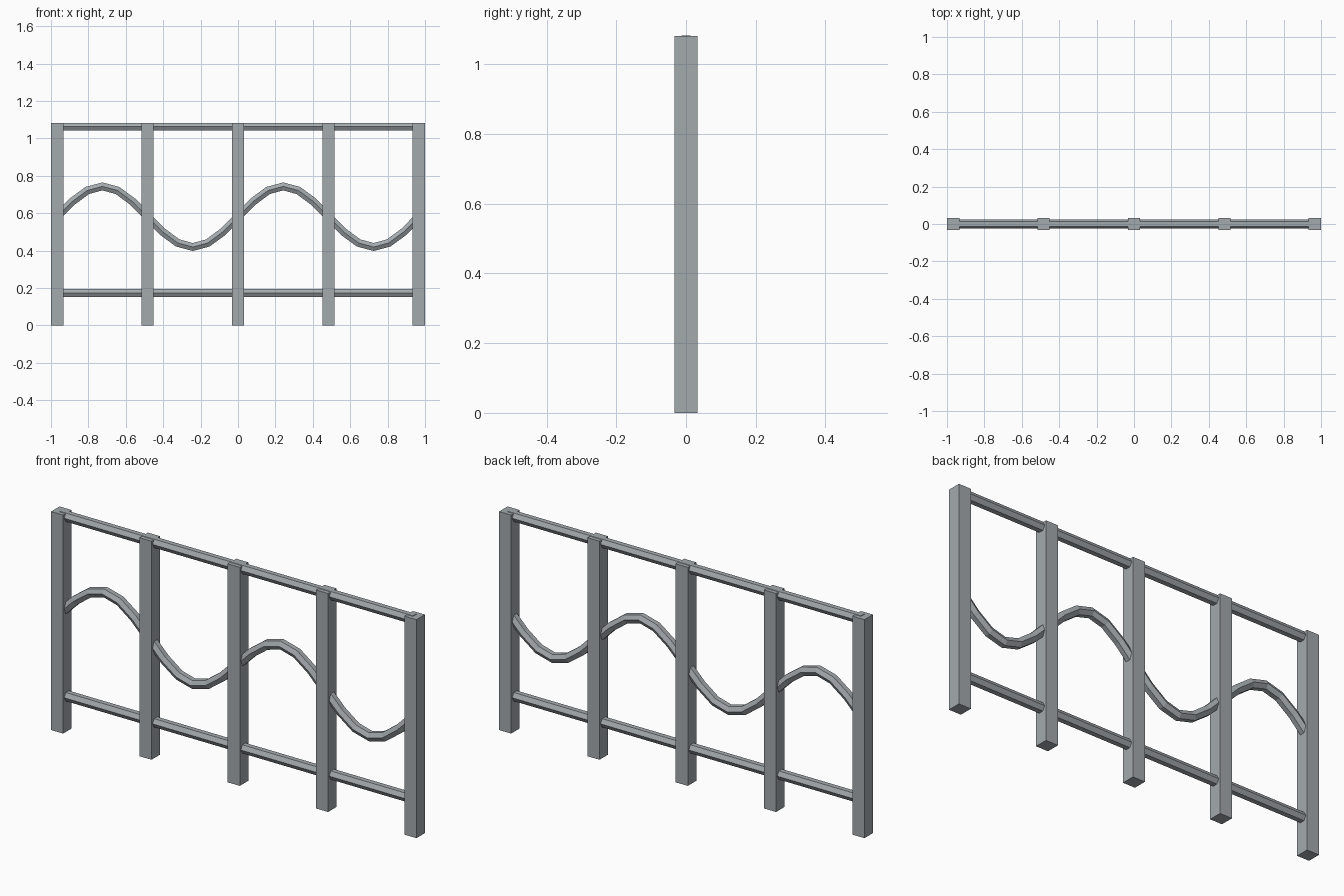
import bpy, bmesh, math
from mathutils import Vector

if "Cube" in bpy.data.objects:
    bpy.data.objects.remove(bpy.data.objects["Cube"])

POST_W, POST_H = 0.066, 1.081
END_X = 1 - POST_W / 2
BAR_R = 0.0245

# dark bluish steel
steel = bpy.data.materials.new("steel")
steel.diffuse_color = (0.37, 0.40, 0.42, 1)
steel.use_nodes = True
steel.node_tree.nodes["Principled BSDF"].inputs["Base Color"].default_value = steel.diffuse_color


def finish(name, bm):
    bmesh.ops.recalc_face_normals(bm, faces=bm.faces)
    mesh = bpy.data.meshes.new(name)
    bm.to_mesh(mesh)
    bm.free()
    mesh.materials.append(steel)
    obj = bpy.data.objects.new(name, mesh)
    bpy.context.collection.objects.link(obj)


def post(name, x):
    bm = bmesh.new()
    bmesh.ops.create_cube(bm, size=1)
    bmesh.ops.scale(bm, vec=(POST_W, POST_W, POST_H), verts=bm.verts)
    bmesh.ops.translate(bm, vec=(x, 0, POST_H / 2), verts=bm.verts)
    finish(name, bm)


def hex_bar(name, path):
    """Sweep a flat-topped hexagon along a path of (x, z) points."""
    pts = [Vector((x, 0, z)) for x, z in path]
    bm = bmesh.new()
    rings = []
    for i, p in enumerate(pts):
        t = (pts[min(i + 1, len(pts) - 1)] - pts[max(i - 1, 0)]).normalized()
        up = Vector((-t.z, 0, t.x))
        ring = []
        for k in range(6):
            a = k * math.pi / 3
            ring.append(bm.verts.new(
                p + Vector((0, BAR_R * math.cos(a), 0)) + up * BAR_R * math.sin(a)))
        rings.append(ring)
    for r, s in zip(rings, rings[1:]):
        for k in range(6):
            n = (k + 1) % 6
            bm.faces.new((r[k], r[n], s[n], s[k]))
    bm.faces.new(rings[0])
    bm.faces.new(rings[-1])
    finish(name, bm)


# five square posts
for i in range(5):
    post(f"post_{i + 1}", END_X * (i - 2) / 2)

# straight rails
hex_bar("top_rail", [(-END_X, 1.062), (END_X, 1.062)])
hex_bar("bottom_rail", [(-END_X, 0.174), (END_X, 0.174)])

# wavy middle rail: two full waves, twelve segments each
N = 24
hex_bar("wave_rail", [(-END_X + 2 * END_X * i / N,
                       0.581 + 0.162 * math.sin(4 * math.pi * i / N))
                      for i in range(N + 1)])
